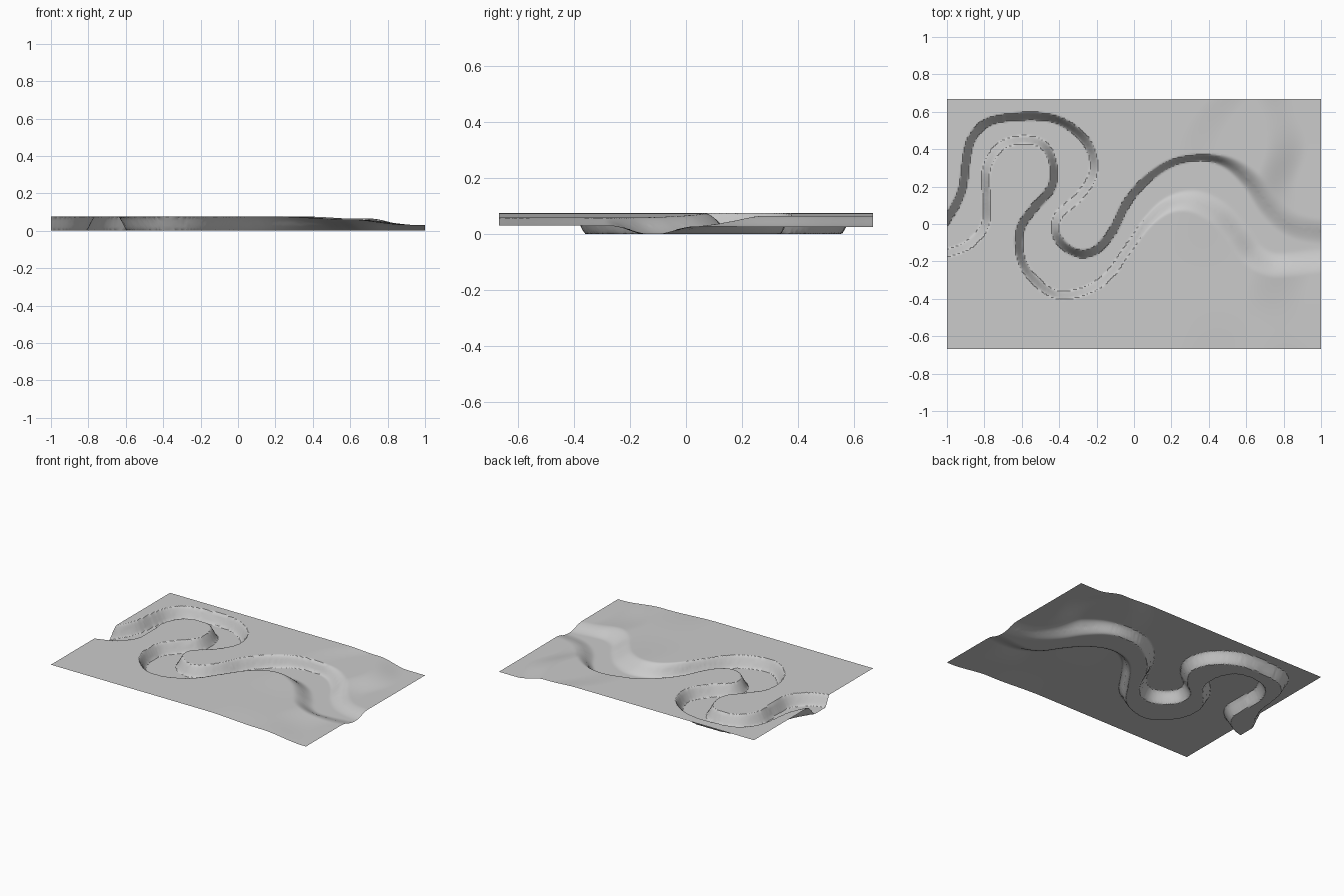
import bpy, bmesh, math
from mathutils import Vector, kdtree

if "Cube" in bpy.data.objects:
    bpy.data.objects.remove(bpy.data.objects["Cube"])

# Bank lines of the meandering river (mid-slope), from west to east
NORTH = [(-1.25, -.2), (-1.1, -.1), (-.99, .04), (-.92, .18), (-.90, .32), (-.87, .45),
         (-.78, .545), (-.6, .575), (-.42, .56), (-.28, .47), (-.22, .36), (-.225, .25),
         (-.3, .14), (-.4, .05), (-.42, -.04), (-.37, -.12), (-.28, -.16), (-.19, -.13),
         (-.11, -.03), (-.04, .11), (.06, .23), (.2, .325), (.36, .355), (.5, .325),
         (.62, .23), (.72, .1), (.84, .0), (1.0, -.04), (1.25, -.04)]
SOUTH = [(-1.25, -.17), (-1.1, -.165), (-.98, -.15), (-.87, -.1), (-.795, 0), (-.79, .14),
         (-.79, .29), (-.72, .41), (-.6, .45), (-.49, .425), (-.435, .33), (-.44, .2),
         (-.53, .09), (-.605, -.02), (-.61, -.16), (-.55, -.28), (-.42, -.375),
         (-.27, -.36), (-.14, -.28), (-.03, -.13), (.08, .02), (.19, .105), (.32, .12),
         (.45, .06), (.55, -.05), (.63, -.16), (.73, -.215), (.85, -.215), (1.0, -.195),
         (1.25, -.19)]


def smooth_line(pts, steps=24):
    """Catmull-Rom samples with tangents."""
    p = [Vector(q) for q in pts]
    out = []
    for i in range(1, len(p) - 2):
        a, b, c, d = p[i - 1:i + 3]
        for k in range(steps):
            t = k / steps
            pos = .5 * (2*b + (c - a)*t + (2*a - 5*b + 4*c - d)*t*t + (3*b - a - 3*c + d)*t**3)
            tan = .5 * ((c - a) + 2*(2*a - 5*b + 4*c - d)*t + 3*(3*b - a - 3*c + d)*t*t)
            out.append((pos, tan.normalized()))
    return out


def step(v):
    v = min(1, max(0, v))
    return v * v * (3 - 2 * v)


samples = [(p, t, -1) for p, t in smooth_line(NORTH)] + [(p, t, 1) for p, t in smooth_line(SOUTH)]
tree = kdtree.KDTree(len(samples))
for i, (p, t, s) in enumerate(samples):
    tree.insert((p.x, p.y, 0), i)
tree.balance()


def land(x, y):
    """Plateau falling in two terraces toward the east."""
    first = .3 + .6 * max(0, y - .33) + .04 * math.sin(9 * y)
    south = step((.25 - y) / .4)
    drop1 = .010 + .006 * south
    second = .78 - .05 * south + .035 * math.cos(11 * y + 1.5)
    z = .075 - drop1 * step((x - first + .1) / (.22 + .2 * south))
    low = .025 + .005 * step(.5 - y)
    return z + (low - z) * step((x - second + .11) / (.22 + .1 * south))


def height(x, y):
    co, i, dist = tree.find((x, y, 0))
    p, tan, side = samples[i]
    d = Vector((x, y)) - p
    inside = (tan.x * d.y - tan.y * d.x) * side       # positive in the river
    signed = dist if inside > 0 else -dist
    w = .04 + .10 * step((x - .1 + (.1 if side > 0 else -.25)) / .4)
    top = land(x, y)
    f = min(1, max(0, signed / w + .5))
    f += (step(f) - f) * step((x + .1) / .4)          # softer banks downstream
    return top * (1 - f)


# Terrain sheet
NX, NY = 240, 160
bm = bmesh.new()
rows = []
for j in range(NY + 1):
    y = -.667 + 1.334 * j / NY
    rows.append([bm.verts.new((x, y, height(x, y)))
                 for x in (-1 + 2 * i / NX for i in range(NX + 1))])
for j in range(NY):
    for i in range(NX):
        bm.faces.new((rows[j][i], rows[j][i+1], rows[j+1][i+1], rows[j+1][i]))
me = bpy.data.meshes.new("river_terrain")
bm.to_mesh(me)
bm.free()
terrain = bpy.data.objects.new("river_terrain", me)
bpy.context.collection.objects.link(terrain)
bpy.context.view_layer.objects.active = terrain
terrain.select_set(True)
bpy.ops.object.shade_smooth_by_angle(angle=math.radians(30))
